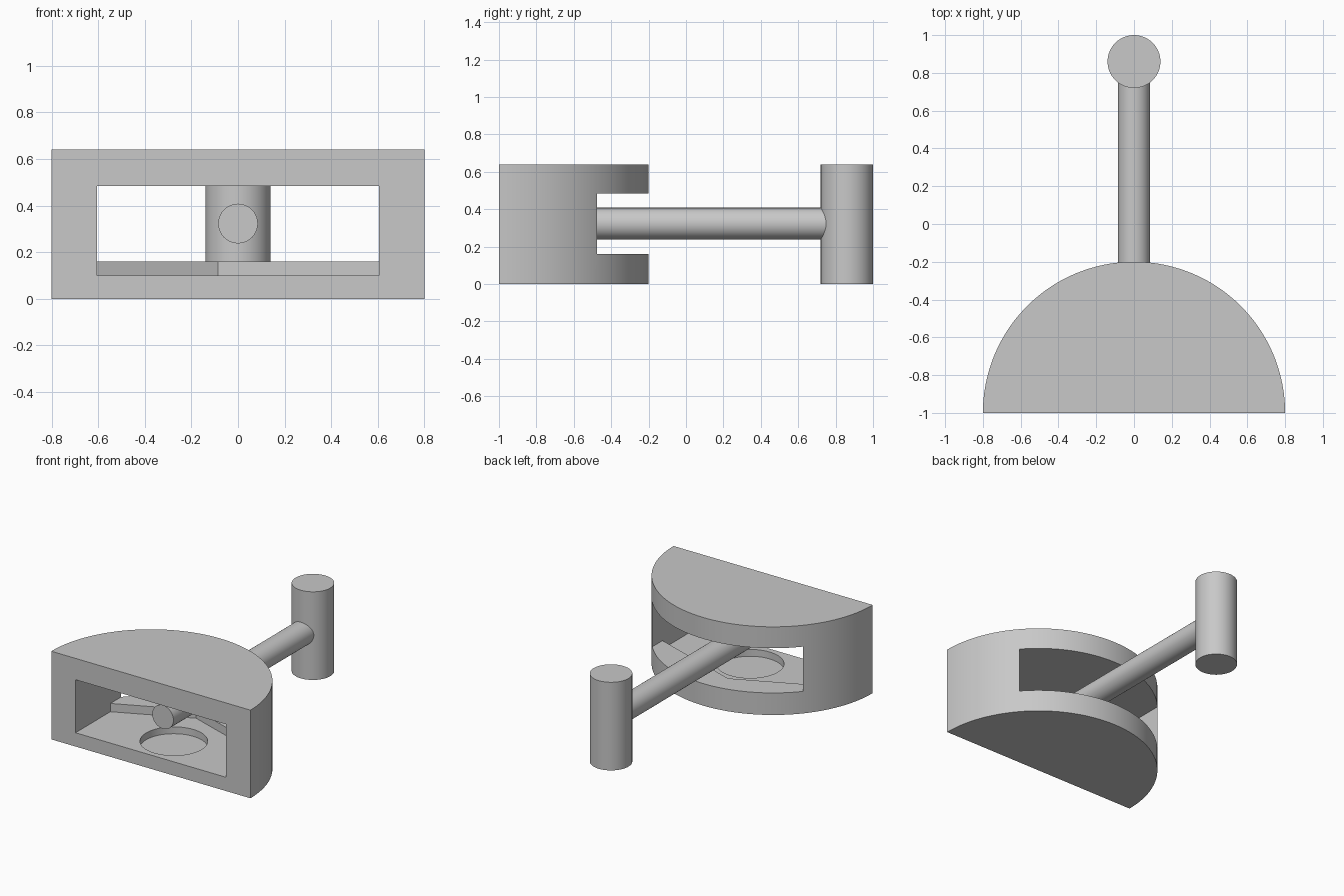
import bpy, bmesh, math
from mathutils import Matrix

cube = bpy.data.objects.get("Cube")
if cube:
    bpy.data.objects.remove(cube, do_unlink=True)

GREY = (0.58, 0.58, 0.58, 1)
grey = bpy.data.materials.new("plain_grey")
grey.use_nodes = True
grey.diffuse_color = GREY
grey.node_tree.nodes["Principled BSDF"].inputs["Base Color"].default_value = GREY


def add_object(name, bm):
    bmesh.ops.recalc_face_normals(bm, faces=bm.faces)
    mesh = bpy.data.meshes.new(name)
    bm.to_mesh(mesh)
    bm.free()
    mesh.materials.append(grey)
    obj = bpy.data.objects.new(name, mesh)
    bpy.context.collection.objects.link(obj)
    return obj


def prism(name, outline, z0, z1):
    """Extrude a flat outline from z0 up to z1."""
    bm = bmesh.new()
    face = bm.faces.new([bm.verts.new((x, y, z0)) for x, y in outline])
    top = bmesh.ops.extrude_face_region(bm, geom=[face])["geom"]
    verts = [v for v in top if isinstance(v, bmesh.types.BMVert)]
    bmesh.ops.translate(bm, verts=verts, vec=(0, 0, z1 - z0))
    return add_object(name, bm)


def arc(radius, cy, sweep, steps):
    return [(radius * math.cos(sweep * i / steps), cy + radius * math.sin(sweep * i / steps))
            for i in range(steps + 1)]


def cylinder(name, radius, length, matrix):
    bm = bmesh.new()
    bmesh.ops.create_cone(bm, cap_ends=True, segments=64, radius1=radius,
                          radius2=radius, depth=length, matrix=matrix)
    return add_object(name, bm)


def cut(target, cutter):
    cutter.hide_render = True
    mod = target.modifiers.new("cut", "BOOLEAN")
    mod.operation, mod.solver, mod.object = "DIFFERENCE", "EXACT", cutter
    bpy.context.view_layer.objects.active = target
    bpy.ops.object.modifier_apply(modifier=mod.name)
    bpy.data.objects.remove(cutter, do_unlink=True)


def smooth(obj):
    bpy.ops.object.select_all(action="DESELECT")
    obj.select_set(True)
    bpy.context.view_layer.objects.active = obj
    bpy.ops.object.shade_smooth_by_angle(angle=math.radians(30))


# Half-round housing
FRONT, HALF = -1.0, 0.605
housing = prism("housing", arc(0.8, FRONT, math.pi, 96), 0, 0.64)

# Slot running front to back
cut(housing, prism("slot_cutter", [(-HALF, -1.2), (HALF, -1.2), (HALF, 0), (-HALF, 0)],
                   0.16, 0.485))

# Lowered floor with an angled back ledge
cut(housing, prism("floor_cutter", [(-HALF, -1.2), (HALF, -1.2), (HALF, -0.595),
                                    (-0.085, -0.36), (-HALF, -0.6)], 0.10, 0.3))

# Round recess in the floor
cut(housing, prism("recess_cutter", arc(0.223, -0.736, math.tau, 64)[:-1], 0.05, 0.3))

# Rod and upright handle
rod = cylinder("rod", 0.085, 1.722,
               Matrix.Translation((0, -0.001, 0.323)) @ Matrix.Rotation(math.pi / 2, 4, "X"))
handle = cylinder("handle", 0.14, 0.64, Matrix.Translation((0, 0.86, 0.32)))

for part in (housing, rod, handle):
    smooth(part)
